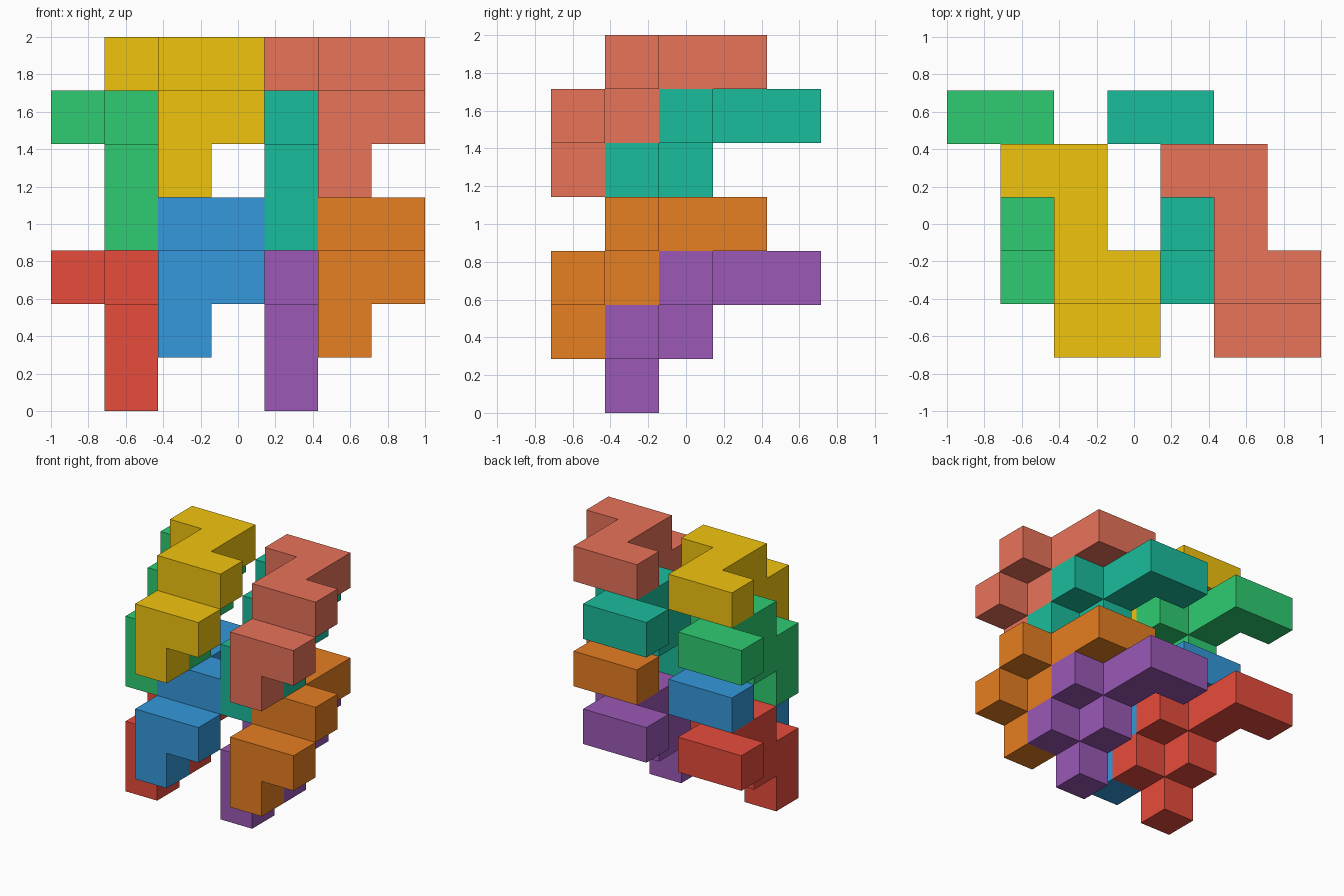
import bpy, bmesh
from mathutils import Vector

if "Cube" in bpy.data.objects:
    bpy.data.objects.remove(bpy.data.objects["Cube"])

U = 2 / 7  # edge of one unit cube
# unit cubes of one puzzle piece: foot, elbow layer, Z-shaped top layer
CELLS = {(1, 0, 0),
         (1, 0, 1), (2, 0, 1), (1, 1, 1),
         (2, 1, 2), (1, 1, 2), (1, 2, 2), (1, 3, 2), (0, 3, 2)}


def build_piece_mesh(name, offset):
    """Outer skin of the joined cubes, flat areas merged."""
    bm = bmesh.new()
    base = Vector(offset) - Vector((3.5, 2.5, 0))
    for cell in CELLS:
        for axis in range(3):
            for side in (0, 1):
                n = list(cell)
                n[axis] += 2 * side - 1
                if tuple(n) in CELLS:
                    continue
                b, c = (axis + 1) % 3, (axis + 2) % 3
                corners = []
                for s, t in ((0, 0), (1, 0), (1, 1), (0, 1)):
                    p = list(cell)
                    p[axis] += side
                    p[b] += s
                    p[c] += t
                    corners.append(bm.verts.new((Vector(p) + base) * U))
                bm.faces.new(corners if side else corners[::-1])
    bmesh.ops.remove_doubles(bm, verts=bm.verts, dist=1e-4)
    bmesh.ops.dissolve_limit(bm, angle_limit=0.01, verts=bm.verts, edges=bm.edges)
    mesh = bpy.data.meshes.new(name)
    bm.to_mesh(mesh)
    bm.free()
    return mesh


def linear(hex_code):
    rgb = [int(hex_code[i:i + 2], 16) / 255 for i in (0, 2, 4)]
    return [((v + 0.055) / 1.055) ** 2.4 if v > 0.04 else v / 12.92 for v in rgb] + [1]


# colours by stack level: back-left pair steps, repeated three cubes right and up
COLOURS = {(0, 0, 0): ("red", "e74c3c"), (1, 0, 0): ("purple", "9b59b6"),
           (0, 1, 0): ("blue", "3498db"), (1, 1, 0): ("orange", "e67e22"),
           (0, 0, 1): ("green", "2ecc71"), (1, 0, 1): ("teal", "1abc9c"),
           (0, 1, 1): ("yellow", "f1c40f"), (1, 1, 1): ("salmon", "e8735a")}

for (right, front, up), (label, code) in COLOURS.items():
    offset = (3 * right + front, 1 - front, 3 * up + front)
    name = label + "_piece"
    obj = bpy.data.objects.new(name, build_piece_mesh(name, offset))
    mat = bpy.data.materials.new(label)
    mat.diffuse_color = linear(code)
    mat.use_nodes = True
    mat.node_tree.nodes["Principled BSDF"].inputs["Base Color"].default_value = mat.diffuse_color
    obj.data.materials.append(mat)
    bpy.context.collection.objects.link(obj)
